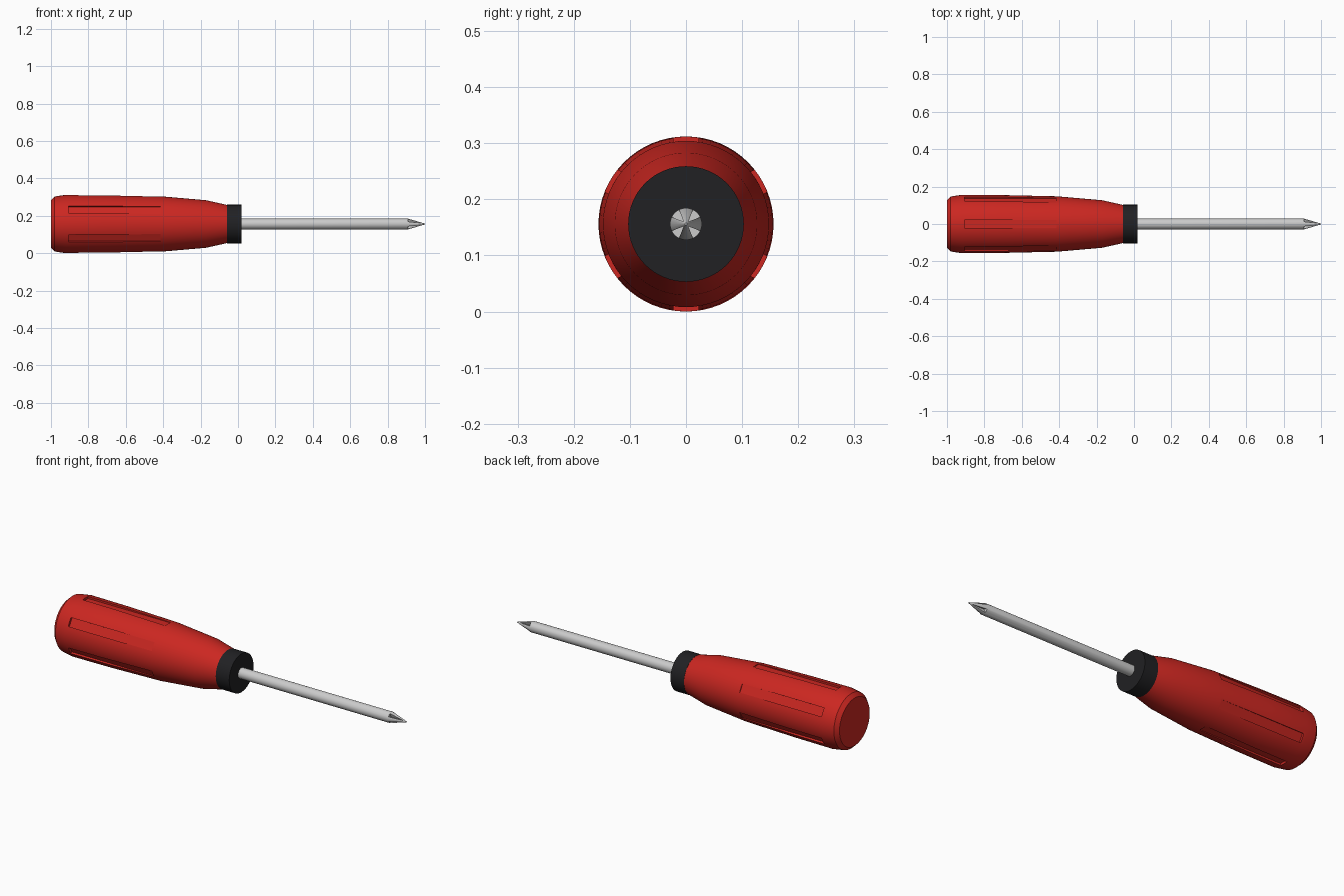
import bpy, bmesh, math
from mathutils import Matrix, Vector

if "Cube" in bpy.data.objects:
    bpy.data.objects.remove(bpy.data.objects["Cube"])

CZ = 0.156  # height of the long axis


def material(name, rgb):
    m = bpy.data.materials.new(name)
    m.diffuse_color = (*rgb, 1)
    m.use_nodes = True
    m.node_tree.nodes["Principled BSDF"].inputs["Base Color"].default_value = m.diffuse_color
    return m


def finish(name, bm, mat=None):
    bmesh.ops.recalc_face_normals(bm, faces=bm.faces)
    me = bpy.data.meshes.new(name)
    bm.to_mesh(me)
    bm.free()
    ob = bpy.data.objects.new(name, me)
    bpy.context.collection.objects.link(ob)
    ob.location.z = CZ
    if mat:
        me.materials.append(mat)
    return ob


def lathe(name, profile, mat, n=64):
    """Closed solid of revolution about x from (x, radius) points."""
    bm = bmesh.new()
    rings = [[bm.verts.new((x, r * math.cos(2 * math.pi * i / n), r * math.sin(2 * math.pi * i / n)))
              for i in range(n)] for x, r in profile]
    for a, b in zip(rings, rings[1:]):
        for i in range(n):
            j = (i + 1) % n
            bm.faces.new((a[i], a[j], b[j], b[i]))
    bm.faces.new(rings[0])
    bm.faces.new(rings[-1])
    return finish(name, bm, mat)


def radial_cutter(name, section, x0, x1, count, start):
    """Prisms along x with a (y, z) section, repeated around the axis."""
    bm = bmesh.new()
    for k in range(count):
        rot = Matrix.Rotation(start + 2 * math.pi * k / count, 3, 'X')
        a, b = [[bm.verts.new(rot @ Vector((x, y, z))) for y, z in section] for x in (x0, x1)]
        bm.faces.new(a)
        bm.faces.new(b)
        for i in range(len(section)):
            j = (i + 1) % len(section)
            bm.faces.new((a[i], a[j], b[j], b[i]))
    ob = finish(name, bm)
    ob.hide_render = True
    return ob


def cut(ob, cutter):
    mod = ob.modifiers.new("cut", 'BOOLEAN')
    mod.operation = 'DIFFERENCE'
    mod.solver = 'EXACT'
    mod.object = cutter
    select(ob)
    bpy.ops.object.modifier_apply(modifier=mod.name)
    bpy.data.objects.remove(cutter)


def select(ob):
    bpy.ops.object.select_all(action='DESELECT')
    ob.select_set(True)
    bpy.context.view_layer.objects.active = ob


red = material("red_plastic", (0.6, 0.02, 0.015))
black = material("black_rubber", (0.015, 0.015, 0.017))
steel = material("steel", (0.65, 0.65, 0.67))

# Handle with six shallow grip grooves
handle = lathe("handle", [(-1, 0.128), (-0.98, 0.147), (-0.92, 0.156), (-0.7, 0.1545), (-0.41, 0.148),
                          (-0.17, 0.127), (-0.05, 0.1)], red)
w = 0.0225
cut(handle, radial_cutter("groove_cutter", [(-w, 0.1435), (w, 0.1435), (w, 0.2), (-w, 0.2)],
                          -0.905, -0.415, 6, 0))

# Collar between handle and shaft
collar = lathe("collar", [(-0.06, 0.103), (0.02, 0.103)], black)

# Shaft with a pointed tip and four V flutes
shaft = lathe("shaft", [(0.0, 0.0285), (0.91, 0.0285), (1.0, 0.002)], steel, 32)
h = 0.06
s = h * math.tan(math.radians(24))
cut(shaft, radial_cutter("flute_cutter", [(0, 0.006), (s, 0.006 + h), (-s, 0.006 + h)],
                         0.91, 1.05, 4, math.pi / 4))

for ob in (handle, collar, shaft):
    select(ob)
    bpy.ops.object.shade_smooth_by_angle(angle=math.radians(30))
